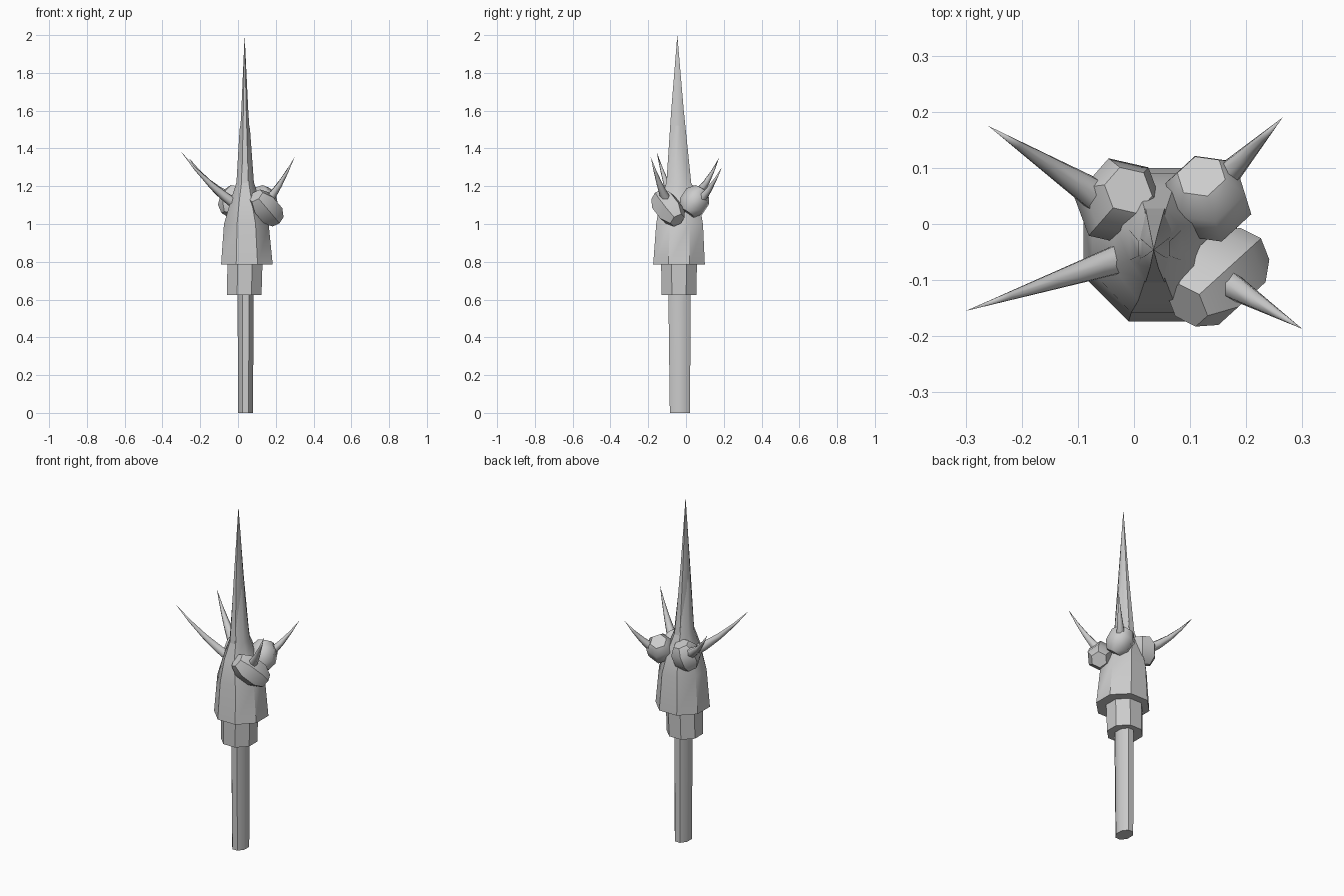
import bpy, bmesh, math
from mathutils import Vector, Matrix

cube = bpy.data.objects.get("Cube")
if cube:
    bpy.data.objects.remove(cube, do_unlink=True)

grey = bpy.data.materials.new("plain_grey")
grey.use_nodes = True
GREY = (0.6, 0.6, 0.6, 1)
grey.diffuse_color = GREY
grey.node_tree.nodes["Principled BSDF"].inputs["Base Color"].default_value = GREY


def loft(name, rings, sides, frame=None, angle=40):
    """Skin rings of (centre, radius_x, radius_y); zero radius makes a point."""
    frame = frame or Matrix.Identity(3)
    bm = bmesh.new()
    loops = []
    for centre, rx, ry in rings:
        if rx == 0:
            loops.append([bm.verts.new(centre)] * sides)
            continue
        loop = []
        for i in range(sides):
            a = math.tau * (i + 0.5) / sides
            offset = frame @ Vector((rx * math.cos(a), ry * math.sin(a), 0))
            loop.append(bm.verts.new(Vector(centre) + offset))
        loops.append(loop)
    for low, high in zip(loops, loops[1:]):
        for i in range(sides):
            j = (i + 1) % sides
            corners = [low[i], low[j], high[j], high[i]]
            bm.faces.new(list(dict.fromkeys(corners)))
    for loop in (loops[0], loops[-1]):
        if loop[0] is not loop[1]:
            bm.faces.new(loop)
    bmesh.ops.recalc_face_normals(bm, faces=bm.faces)
    mesh = bpy.data.meshes.new(name)
    bm.to_mesh(mesh)
    bm.free()
    obj = bpy.data.objects.new(name, mesh)
    bpy.context.collection.objects.link(obj)
    mesh.materials.append(grey)
    bpy.ops.object.select_all(action='DESELECT')
    obj.select_set(True)
    bpy.context.view_layer.objects.active = obj
    bpy.ops.object.shade_smooth_by_angle(angle=math.radians(angle))
    return obj


def along(direction):
    return Vector(direction).to_track_quat('Z', 'Y').to_matrix()


def knob(name, start, end, radius):
    """Six-sided chunk swelling in the middle."""
    start, end = Vector(start), Vector(end)
    shape = [(0, 0.6), (0.28, 1), (0.72, 1), (1, 0.6)]
    rings = [(start.lerp(end, t), radius * r, radius * r) for t, r in shape]
    loft(name, rings, 6, along(end - start), angle=50)


def thorn(name, base, tip, radius, sag):
    """Tapering thorn that curves upward to its tip."""
    base, tip = Vector(base), Vector(tip)
    rings = []
    for t in (0, 0.25, 0.5, 0.75, 1):
        centre = base.lerp(tip, t) - Vector((0, 0, sag * 4 * t * (1 - t)))
        r = radius * (1 - t)
        rings.append((centre, r, r))
    loft(name, rings, 6, along(tip - base), angle=70)


# Shaft and collar
loft("shaft", [((0.04, -0.032, 0), 0.043, 0.058),
               ((0.04, -0.035, 0.7), 0.046, 0.064)], 8)
loft("collar", [((0.033, -0.037, 0.625), 0.099, 0.099),
                ((0.038, -0.037, 0.85), 0.101, 0.104)], 8)

# Tapered head running up into a narrow point
loft("head", [((0.047, -0.037, 0.785), 0.148, 0.148),
              ((0.044, -0.034, 1.0), 0.128, 0.134),
              ((0.039, -0.035, 1.13), 0.082, 0.11),
              ((0.038, -0.038, 1.22), 0.05, 0.07),
              ((0.036, -0.044, 1.5), 0.03, 0.034),
              ((0.036, -0.046, 1.64), 0, 0)], 8)

# Long top spike
loft("top_spike", [((0.038, -0.036, 1.1), 0.052, 0.082),
                   ((0.036, -0.045, 1.6), 0.02, 0.036),
                   ((0.035, -0.046, 2.0), 0, 0)], 8)

# Knobs around the head
knob("front_left_knob", (0.095, -0.145, 1.15), (0.205, -0.045, 1.02), 0.073)
knob("back_left_knob", (0.12, 0.085, 1.18), (0.145, 0.005, 1.06), 0.075)
knob("back_right_knob", (-0.01, 0.06, 1.19), (-0.045, 0.02, 1.05), 0.074)

# Curved thorns
thorn("front_left_thorn", (0.14, -0.09, 1.1), (0.3, -0.187, 1.355), 0.032, 0.02)
thorn("back_left_thorn", (0.13, 0.05, 1.1), (0.265, 0.19, 1.3), 0.034, 0.02)
thorn("back_right_thorn", (-0.05, 0.04, 1.14), (-0.26, 0.175, 1.35), 0.034, 0.025)
thorn("front_right_thorn", (0.01, -0.05, 1.09), (-0.3, -0.155, 1.38), 0.033, 0.025)
